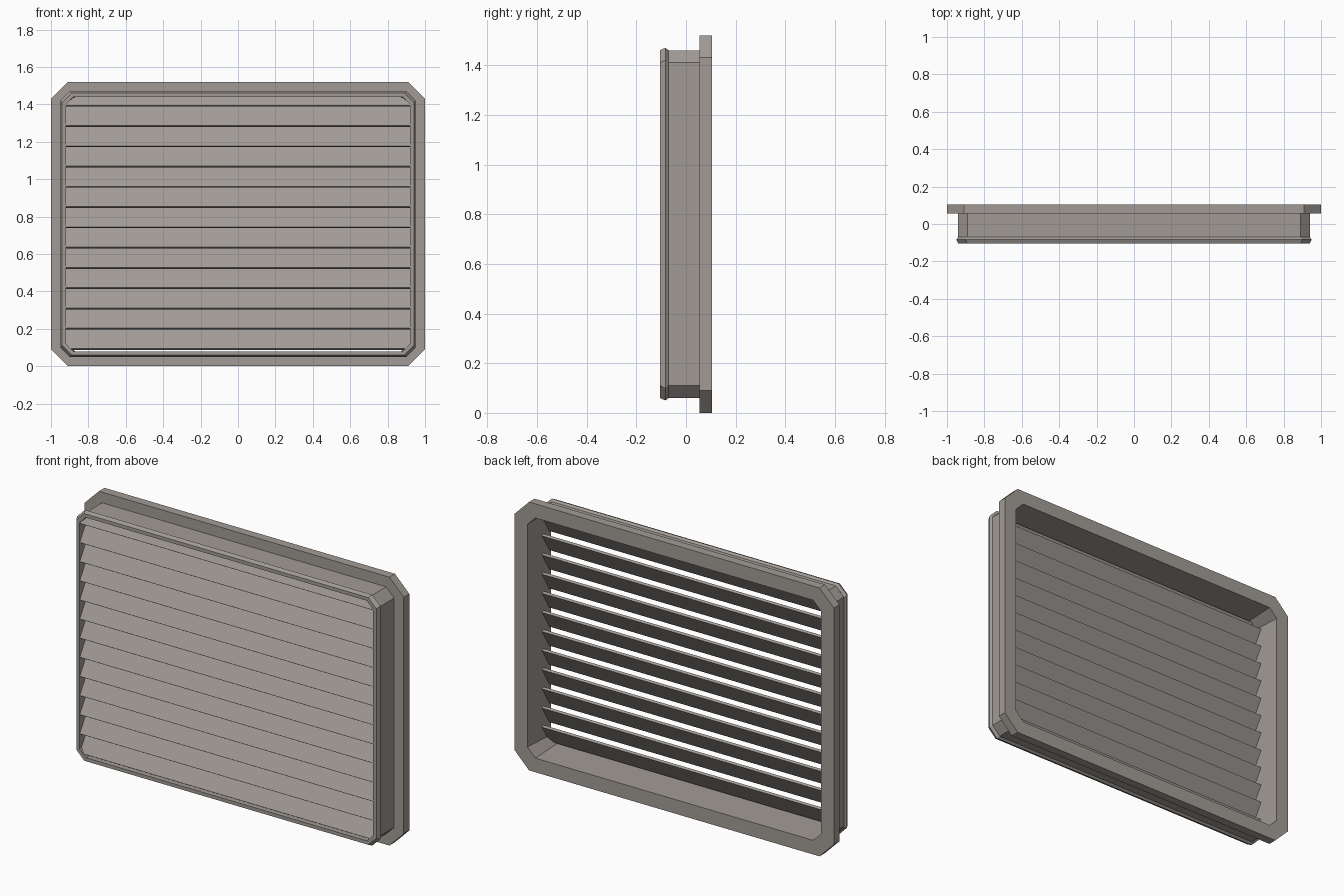
import bpy, bmesh
from mathutils import Vector

cube = bpy.data.objects.get("Cube")
if cube:
    bpy.data.objects.remove(cube, do_unlink=True)

HALF_W, HALF_H = 1.0, 0.76


def material(name, color):
    mat = bpy.data.materials.new(name)
    mat.use_nodes = True
    mat.diffuse_color = color
    mat.node_tree.nodes["Principled BSDF"].inputs["Base Color"].default_value = color
    return mat


def finish(bm, name, mat):
    bmesh.ops.recalc_face_normals(bm, faces=bm.faces)
    mesh = bpy.data.meshes.new(name)
    bm.to_mesh(mesh)
    bm.free()
    mesh.materials.append(mat)
    obj = bpy.data.objects.new(name, mesh)
    bpy.context.collection.objects.link(obj)
    return obj


def ring(bm, inset, y, cut):
    """Chamfered rectangle, inset from the outer edge."""
    w, h = HALF_W - inset, HALF_H - inset
    corner = [(w, h - cut), (w - cut, h)]
    pts = []
    for sx, sz in ((1, 1), (-1, 1), (-1, -1), (1, -1)):
        pair = corner if sx * sz > 0 else corner[::-1]
        pts += [(sx * x, y, HALF_H + sz * z) for x, z in pair]
    return [bm.verts.new(p) for p in pts]


paint = material("warm_grey", (0.36, 0.33, 0.305, 1))

# Frame: flange, sleeve, snap bead and inner wall swept around the opening
profile = [
    (0, 0.105, 0.09), (0, 0.055, 0.09), (0.06, 0.055, 0.05),
    (0.06, -0.07, 0.05), (0.05, -0.083, 0.05), (0.06, -0.105, 0.05),
    (0.08, -0.105, 0.04), (0.08, 0.105, 0.05),
]
bm = bmesh.new()
rings = [ring(bm, *p) for p in profile]
for a, b in zip(rings, rings[1:] + rings[:1]):
    for i in range(len(a)):
        j = (i + 1) % len(a)
        bm.faces.new((a[i], a[j], b[j], b[i]))
finish(bm, "frame", paint)


# Louvre slats: thin tilted strips, the top one cut short by the frame
def slat(name, z, scale):
    base = Vector((0, -0.09, z))
    rise = Vector((0, 0.064, 0.104)) * scale
    thick = Vector((0, -0.012, 0.0075))
    section = [base, base + rise, base + rise + thick, base + thick]
    bm = bmesh.new()
    ends = []
    for x in (-0.92, 0.92):
        ends.append([bm.verts.new(p + Vector((x, 0, 0))) for p in section])
    left, right = ends
    for i in range(4):
        j = (i + 1) % 4
        bm.faces.new((left[i], left[j], right[j], right[i]))
    bm.faces.new(left)
    bm.faces.new(right)
    finish(bm, name, paint)


COUNT, PITCH = 13, 0.1083
for i in range(COUNT):
    slat(f"slat_{i + 1}", 0.088 + i * PITCH, 0.4 if i == COUNT - 1 else 1)
